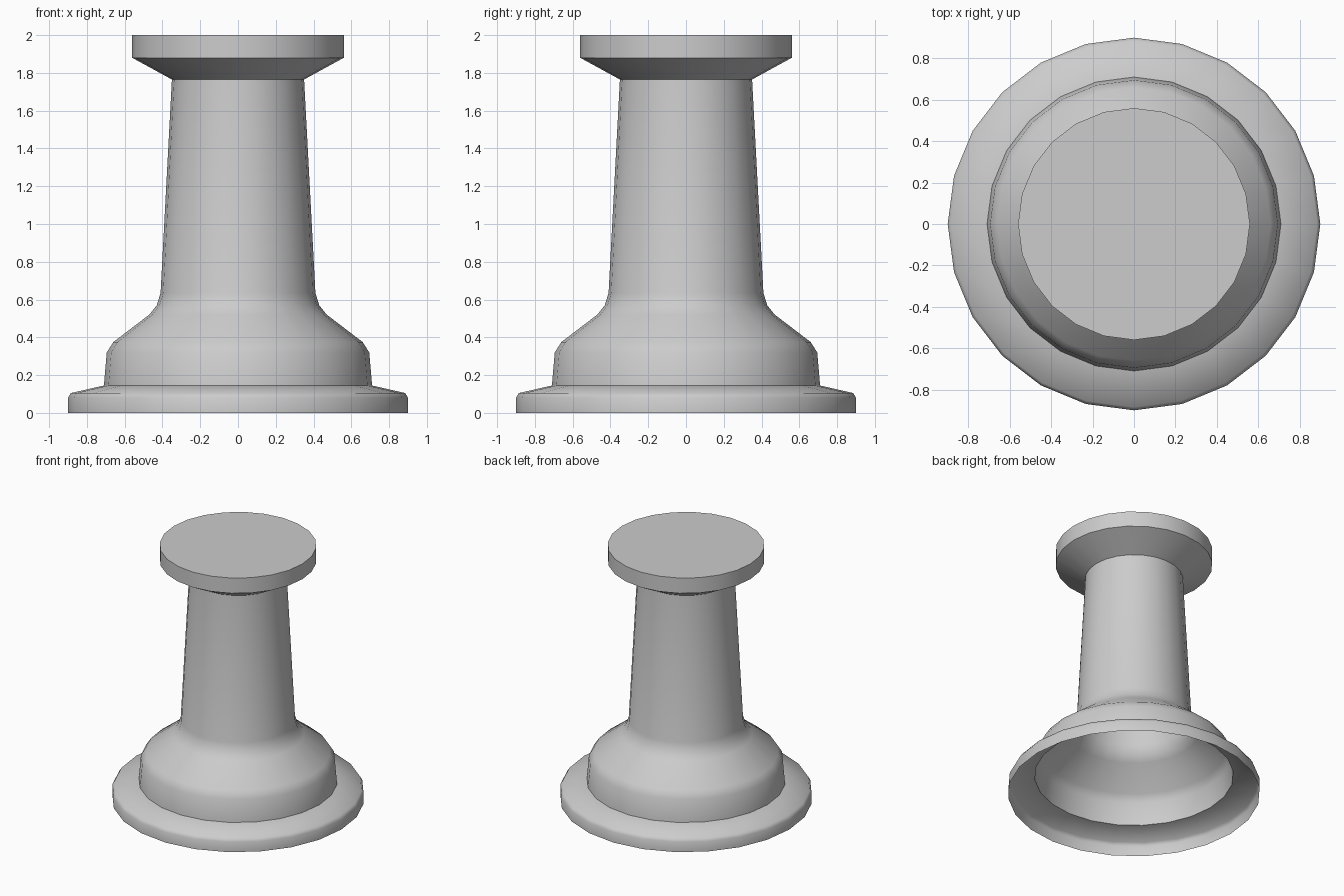
import bpy
import bmesh
from math import cos, sin, tau, radians

SIDES = 24

cube = bpy.data.objects.get("Cube")
if cube:
    bpy.data.objects.remove(cube, do_unlink=True)

grey = bpy.data.materials.new("light_grey")
grey.use_nodes = True
colour = (0.604, 0.604, 0.604, 1)
grey.diffuse_color = colour
grey.node_tree.nodes["Principled BSDF"].inputs["Base Color"].default_value = colour


def lathe(name, profile, cap_top=False):
    """Turn a bottom-to-top (radius, height) profile into an open shell."""
    bm = bmesh.new()
    rings = [[bm.verts.new((r * cos(tau * i / SIDES), r * sin(tau * i / SIDES), z))
              for i in range(SIDES)] for r, z in profile]
    for low, high in zip(rings, rings[1:]):
        for i in range(SIDES):
            j = (i + 1) % SIDES
            bm.faces.new((low[i], low[j], high[j], high[i]))
    if cap_top:
        bm.faces.new(rings[-1])
    mesh = bpy.data.meshes.new(name)
    bm.to_mesh(mesh)
    bm.free()
    mesh.materials.append(grey)
    obj = bpy.data.objects.new(name, mesh)
    bpy.context.collection.objects.link(obj)
    bpy.ops.object.select_all(action="DESELECT")
    obj.select_set(True)
    bpy.context.view_layer.objects.active = obj
    bpy.ops.object.shade_smooth_by_angle(angle=radians(50))
    return obj


# Hollow foot flange with a softened rim
lathe("base_flange", [(0.9, 0), (0.9, 0.08), (0.885, 0.105), (0.71, 0.145)])

# Bell-shaped body flowing into the tapered shaft
lathe("bell_and_shaft", [(0.71, 0.145), (0.695, 0.32), (0.66, 0.375), (0.47, 0.52),
                         (0.43, 0.57), (0.41, 0.635), (0.35, 1.765)])

# Flared head with a flat top
lathe("head_disc", [(0.35, 1.765), (0.56, 1.88), (0.56, 2)], cap_top=True)
